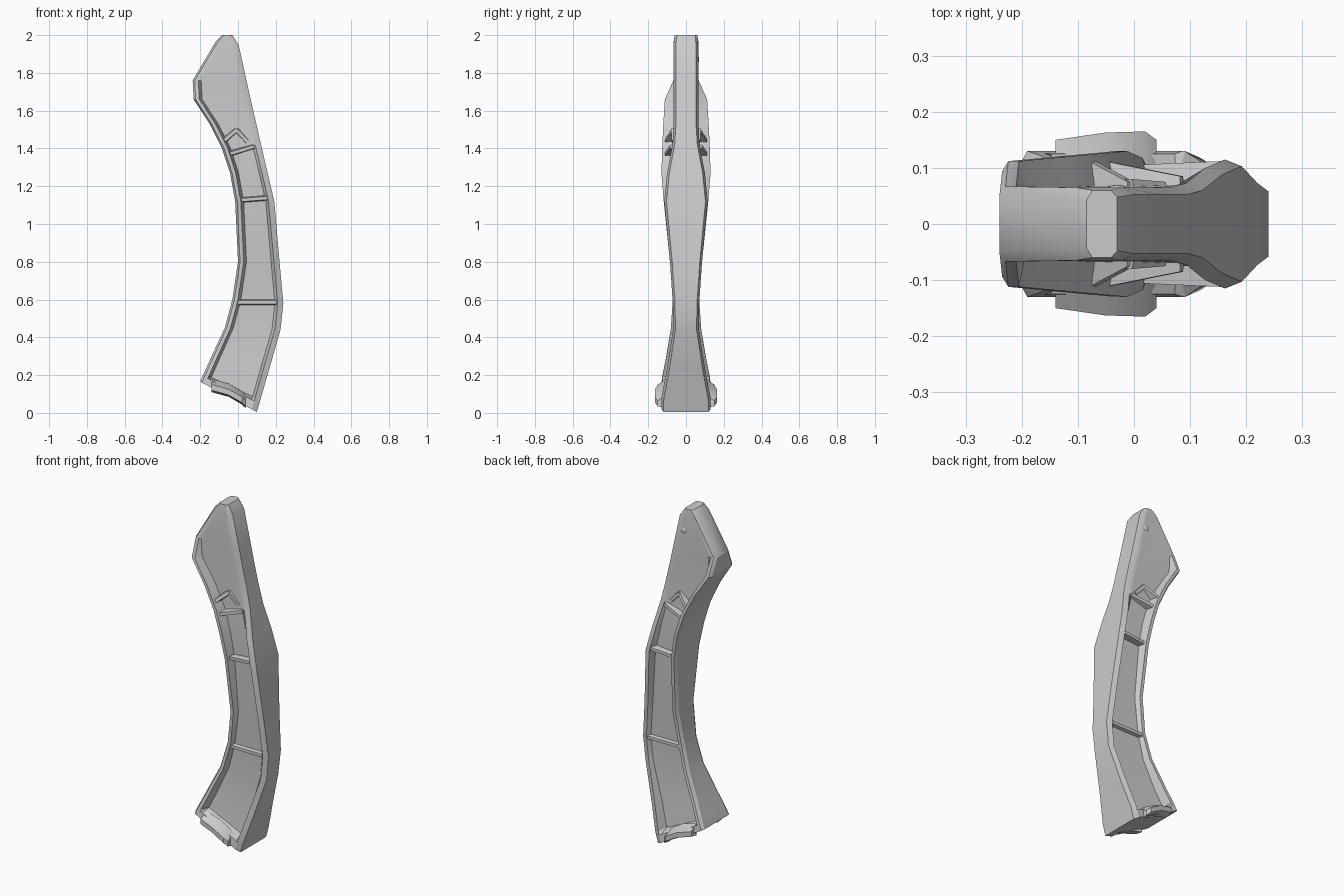
import bpy, bmesh
from mathutils import Vector

if "Cube" in bpy.data.objects:
    bpy.data.objects.remove(bpy.data.objects["Cube"])


def finish(bm, name):
    bmesh.ops.recalc_face_normals(bm, faces=bm.faces)
    me = bpy.data.meshes.new(name)
    bm.to_mesh(me)
    bm.free()
    ob = bpy.data.objects.new(name, me)
    bpy.context.collection.objects.link(ob)
    bpy.ops.object.select_all(action="DESELECT")
    ob.select_set(True)
    bpy.context.view_layer.objects.active = ob
    bpy.ops.object.shade_smooth_by_angle(angle=.5)


def loft(name, rings):
    bm = bmesh.new()
    rows = [[bm.verts.new(p) for p in r] for r in rings]
    n = len(rows[0])
    for a, b in zip(rows, rows[1:]):
        for i in range(n):
            bm.faces.new((a[i], a[(i + 1) % n], b[(i + 1) % n], b[i]))
    bm.faces.new(rows[0])
    bm.faces.new(rows[-1])
    finish(bm, name)


# Curved body stations: left x,z; right x,z; half depth of left rim, panel, right rim
stations = [
    (-.20, .165, .10, .005, .13, .13, .13),
    (-.188, .195, .113, .05, .126, .125, .13),
    (-.182, .207, .118, .068, .124, .07, .13),
    (-.14, .30, .165, .23, .105, .055, .10),
    (-.07, .45, .225, .44, .08, .047, .068),
    (-.03, .60, .24, .58, .07, .05, .07),
    (0, .80, .22, .80, .085, .06, .085),
    (-.015, 1.12, .192, 1.12, .118, .075, .115),
    (-.042, 1.27, .157, 1.27, .13, .075, .10),
    (-.085, 1.40, .122, 1.42, .126, .07, .072),
    (-.15, 1.53, .097, 1.53, .12, .066, .065),
    (-.235, 1.66, .067, 1.66, .112, .065, .065),
    (-.24, 1.76, .045, 1.76, .067, .065, .065),
    (-.115, 1.97, .003, 1.95, .065, .065, .065),
    (-.085, 2, -.03, 2, .06, .06, .06),
]


def section(lx, lz, rx, rz, left, panel, right):
    L, R = Vector((lx, 0, lz)), Vector((rx, 0, rz))
    d, w = (R - L).normalized(), (R - L).length
    rim, slope = min(.03, w * .2), .015
    half = [(0, left - .018), (.011, left), (rim, left), (rim + slope, panel),
            (w - rim - slope, panel), (w - rim, right), (w, right - .012)]
    return ([L + d * t + Vector((0, -y, 0)) for t, y in half] +
            [L + d * t + Vector((0, y, 0)) for t, y in reversed(half)])


loft("curved_body", [section(*s) for s in stations])


# Cross rib in the recess between two points (x, z, outer half depth)
def rib(name, a, b, side):
    d = Vector((b[0] - a[0], 0, b[1] - a[1])).normalized()
    n = Vector((-d.z, 0, d.x)) * .018
    loft(name, [[Vector((x, side * depth, z)) + n * k
                 for k, depth in ((-1, .04), (-.5, y), (.5, y), (1, .04))]
                for x, z, y in (a, b)])


for side, tag in ((-1, "_front"), (1, "_back")):
    rib("upper_rib" + tag, (-.065, 1.365, .115), (.085, 1.41, .085), side)
    rib("middle_rib" + tag, (-.005, 1.125, .105), (.155, 1.138, .112), side)
    rib("lower_rib" + tag, (-.005, .585, .067), (.205, .585, .068), side)
    rib("gable_left" + tag, (-.08, 1.435, .115), (-.005, 1.5, .075), side)
    rib("gable_right" + tag, (-.01, 1.5, .08), (.05, 1.435, .075), side)

    # Protruding lip along the slanted foot
    lip = [(-.14, .15, .15), (-.05, .125, .163), (.02, .085, .165), (.04, .065, .15)]
    loft("foot_lip" + tag, [[(x, side * .1, z + .03), (x, side * y, z),
                             (x, side * y, z - .03), (x, side * .1, z - .04)]
                            for x, z, y in lip])

# Small round stud on the back of the head
bpy.ops.mesh.primitive_uv_sphere_add(segments=12, ring_count=8, radius=.02,
                                     location=(-.03, .06, 1.87))
bpy.context.object.name = "head_stud"
bpy.context.object.scale.y = .5
bpy.ops.object.shade_smooth()
